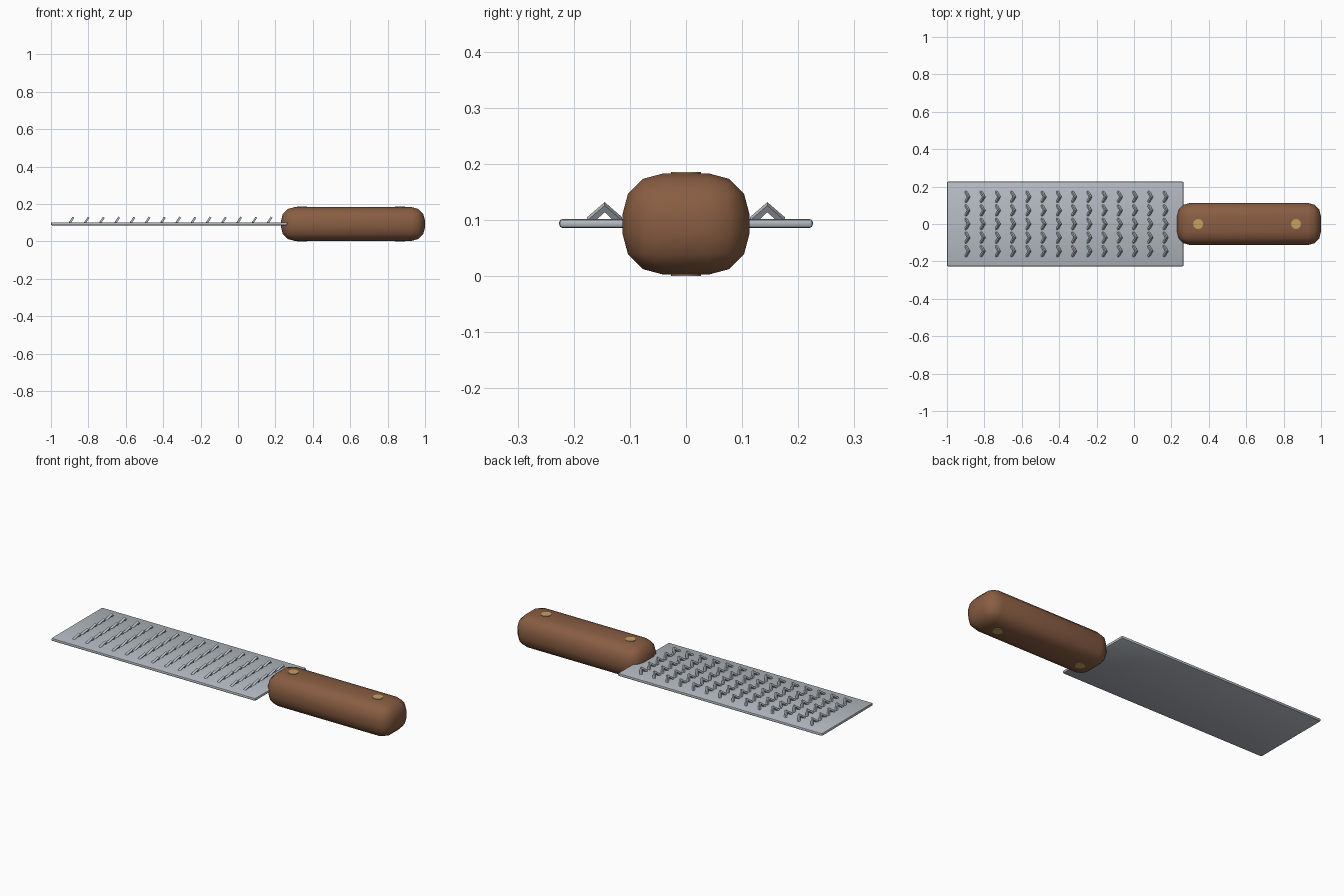
import bpy
import bmesh
from mathutils import Matrix, Vector

old = bpy.data.objects.get("Cube")
if old:
    bpy.data.objects.remove(old, do_unlink=True)


def material(name, color, metallic, roughness):
    m = bpy.data.materials.new(name)
    m.use_nodes = True
    m.diffuse_color = (*color, 1)
    node = m.node_tree.nodes["Principled BSDF"]
    node.inputs["Base Color"].default_value = (*color, 1)
    node.inputs["Metallic"].default_value = metallic
    node.inputs["Roughness"].default_value = roughness
    return m


wood = material("brown wood", (0.25, 0.11, 0.055), 0, 0.5)
steel = material("steel", (0.46, 0.50, 0.54), 0, 0.4)
brass = material("brass", (0.55, 0.36, 0.13), 0, 0.4)


def finish(bm, name, mat, angle):
    mesh = bpy.data.meshes.new(name)
    bm.to_mesh(mesh)
    bm.free()
    obj = bpy.data.objects.new(name, mesh)
    bpy.context.collection.objects.link(obj)
    mesh.materials.append(mat)
    bpy.ops.object.select_all(action="DESELECT")
    obj.select_set(True)
    bpy.context.view_layer.objects.active = obj
    bpy.ops.object.shade_smooth_by_angle(angle=angle)
    return obj


def rounded_box(name, low, high, radius, segments, mat):
    low, high = Vector(low), Vector(high)
    bm = bmesh.new()
    bmesh.ops.create_cube(bm, size=1)
    bmesh.ops.scale(bm, vec=high - low, verts=bm.verts)
    bmesh.ops.translate(bm, vec=(low + high) / 2, verts=bm.verts)
    bmesh.ops.bevel(bm, geom=bm.edges[:], offset=radius, segments=segments,
                    profile=0.5, affect="EDGES")
    return finish(bm, name, mat, 0.7)


# Blade and handle
rounded_box("blade", (-1, -0.226, 0.086), (0.265, 0.226, 0.102), 0.006, 2, steel)
rounded_box("handle", (0.23, -0.113, 0.003), (1, 0.113, 0.183), 0.072, 3, wood)

# Rivets passing through the handle
for name, x in (("front_rivet", 0.343), ("rear_rivet", 0.866)):
    bm = bmesh.new()
    bmesh.ops.create_cone(bm, cap_ends=True, segments=12, radius1=0.027, radius2=0.027,
                          depth=0.186, matrix=Matrix.Translation((x, 0, 0.093)))
    finish(bm, name, brass, 0.6)


# Grating teeth: bent square wires leaning towards the handle
def add_tooth(bm, x, y):
    half = 0.0055
    foot_left = Vector((x - 0.008, y - 0.027, 0.099))
    foot_right = Vector((x - 0.008, y + 0.027, 0.099))
    apex = Vector((x + 0.008, y, 0.123))
    normal = (apex - foot_left).cross(foot_right - apex).normalized()
    rings = []
    for point, other in ((foot_left, apex), (apex, None), (foot_right, apex)):
        if other is None:
            side = (apex - (foot_left + foot_right) / 2).normalized() * 1.3
        else:
            side = normal.cross(other - point).normalized()
            side *= 1 if side.z > 0 else -1
        rings.append([bm.verts.new(point + (side * a + normal * b) * half)
                      for a, b in ((1, 1), (1, -1), (-1, -1), (-1, 1))])
    for first, second in zip(rings, rings[1:]):
        for i in range(4):
            j = (i + 1) % 4
            bm.faces.new((first[i], first[j], second[j], second[i]))
    bm.faces.new(rings[0])
    bm.faces.new(rings[-1])


bm = bmesh.new()
for column in range(14):
    for row in range(-2, 3):
        add_tooth(bm, -0.892 + column * 0.0815, row * 0.0725)
bmesh.ops.recalc_face_normals(bm, faces=bm.faces)
finish(bm, "grating_teeth", steel, 0.5)
